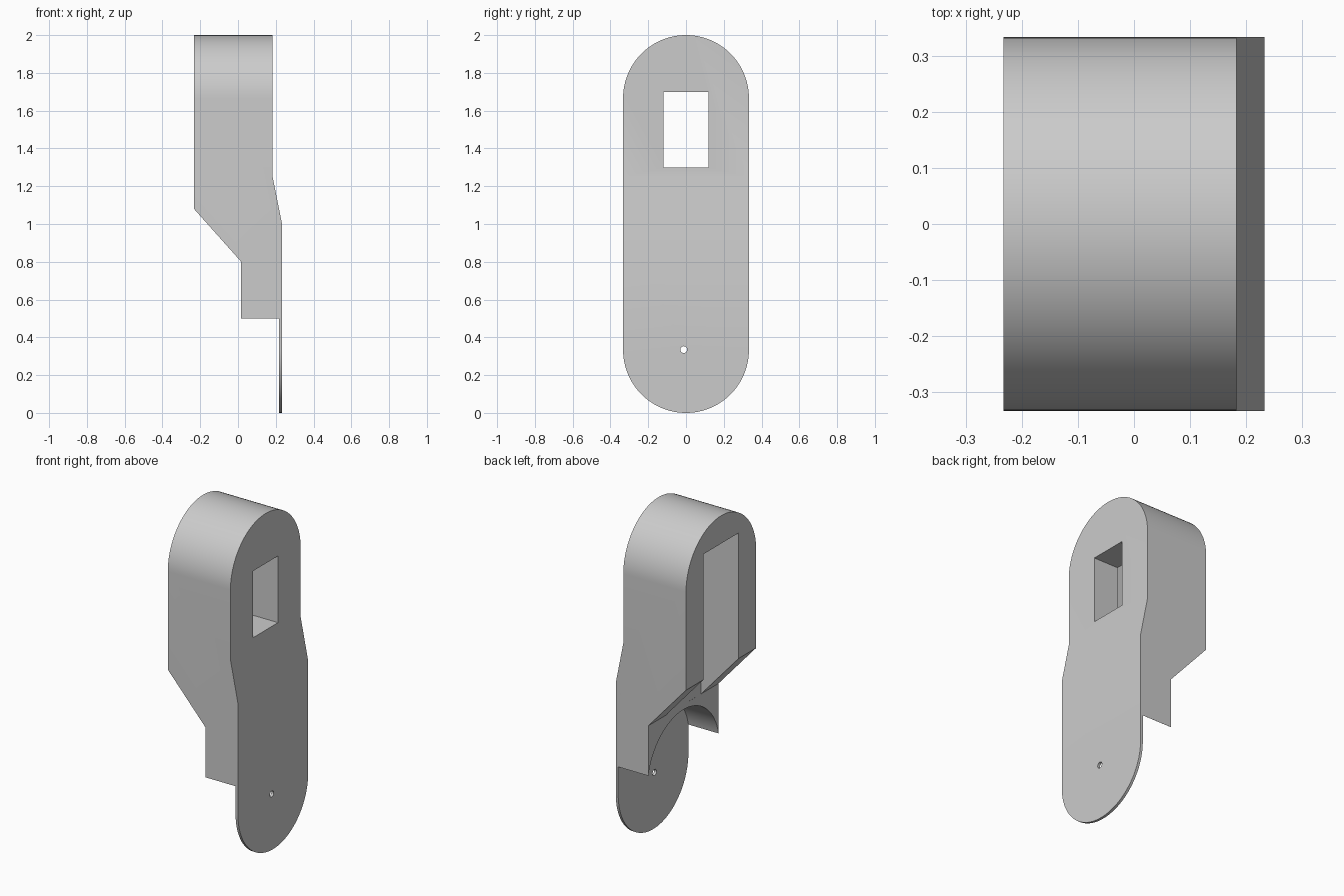
import bpy, bmesh, math
from mathutils import Vector

cube = bpy.data.objects.get("Cube")
if cube:
    bpy.data.objects.remove(cube, do_unlink=True)

# Single grey material
grey = bpy.data.materials.new("plain grey")
grey.use_nodes = True
colour = (0.6, 0.6, 0.6, 1)
grey.diffuse_color = colour
grey.node_tree.nodes["Principled BSDF"].inputs["Base Color"].default_value = colour


def prism(name, points, direction):
    """Extrude a closed 3D outline along a direction vector."""
    bm = bmesh.new()
    face = bm.faces.new([bm.verts.new(p) for p in points])
    moved = bmesh.ops.extrude_face_region(bm, geom=[face])["geom"]
    verts = [v for v in moved if isinstance(v, bmesh.types.BMVert)]
    bmesh.ops.translate(bm, verts=verts, vec=Vector(direction))
    bmesh.ops.recalc_face_normals(bm, faces=bm.faces)
    mesh = bpy.data.meshes.new(name)
    bm.to_mesh(mesh)
    bm.free()
    mesh.materials.append(grey)
    obj = bpy.data.objects.new(name, mesh)
    bpy.context.collection.objects.link(obj)
    return obj


def along_x(name, outline, x0, x1):
    return prism(name, [(x0, y, z) for y, z in outline], (x1 - x0, 0, 0))


def arc(cy, cz, r, start, end, steps):
    angles = [math.radians(start + (end - start) * i / steps) for i in range(steps + 1)]
    return [(cy + r * math.cos(a), cz + r * math.sin(a)) for a in angles]


def rect(half, low, high):
    return [(-half, low), (half, low), (half, high), (-half, high)]


def combine(target, cutter, operation):
    mod = target.modifiers.new(cutter.name, "BOOLEAN")
    mod.operation = operation
    mod.solver = "EXACT"
    mod.object = cutter
    cutter.hide_render = True
    bpy.context.view_layer.objects.active = target
    bpy.ops.object.modifier_apply(modifier=mod.name)
    bpy.data.objects.remove(cutter, do_unlink=True)


# Stepped side profile with the thin plate at the foot
half, radius = 0.233, 0.333
profile = [(-half, 2.1), (-half, 1.08), (0.017, 0.8), (0.017, 0.5), (0.217, 0.5),
           (0.217, -0.1), (half, -0.1), (half, 1.0), (0.183, 1.25), (0.183, 2.1)]
body = prism("bracket_body", [(x, -0.5, z) for x, z in profile], (0, 1, 0))

# Rounded ends
stadium = arc(0, 2 - radius, radius, 0, 180, 48) + arc(0, radius, radius, 180, 360, 48)
combine(body, along_x("rounded_outline", stadium, -0.5, 0.5), "INTERSECT")

# Rear slot, window, round relief behind the plate, and pin hole
combine(body, along_x("rear_slot", rect(0.167, 0.7, 1.833), -0.5, 0.0165), "DIFFERENCE")
combine(body, along_x("window", rect(0.118, 1.3, 1.7), -0.1, 0.5), "DIFFERENCE")
relief = arc(0, 0.43, 0.34, 0, 360, 96)[:-1]
combine(body, along_x("round_relief", relief, -0.1, 0.217), "DIFFERENCE")
hole = arc(-0.012, 0.335, 0.018, 0, 360, 24)[:-1]
combine(body, along_x("pin_hole", hole, 0.1, 0.5), "DIFFERENCE")

# Smooth the curves and keep the corners sharp
bpy.ops.object.select_all(action="DESELECT")
body.select_set(True)
bpy.context.view_layer.objects.active = body
bpy.ops.object.shade_smooth_by_angle(angle=math.radians(25))
